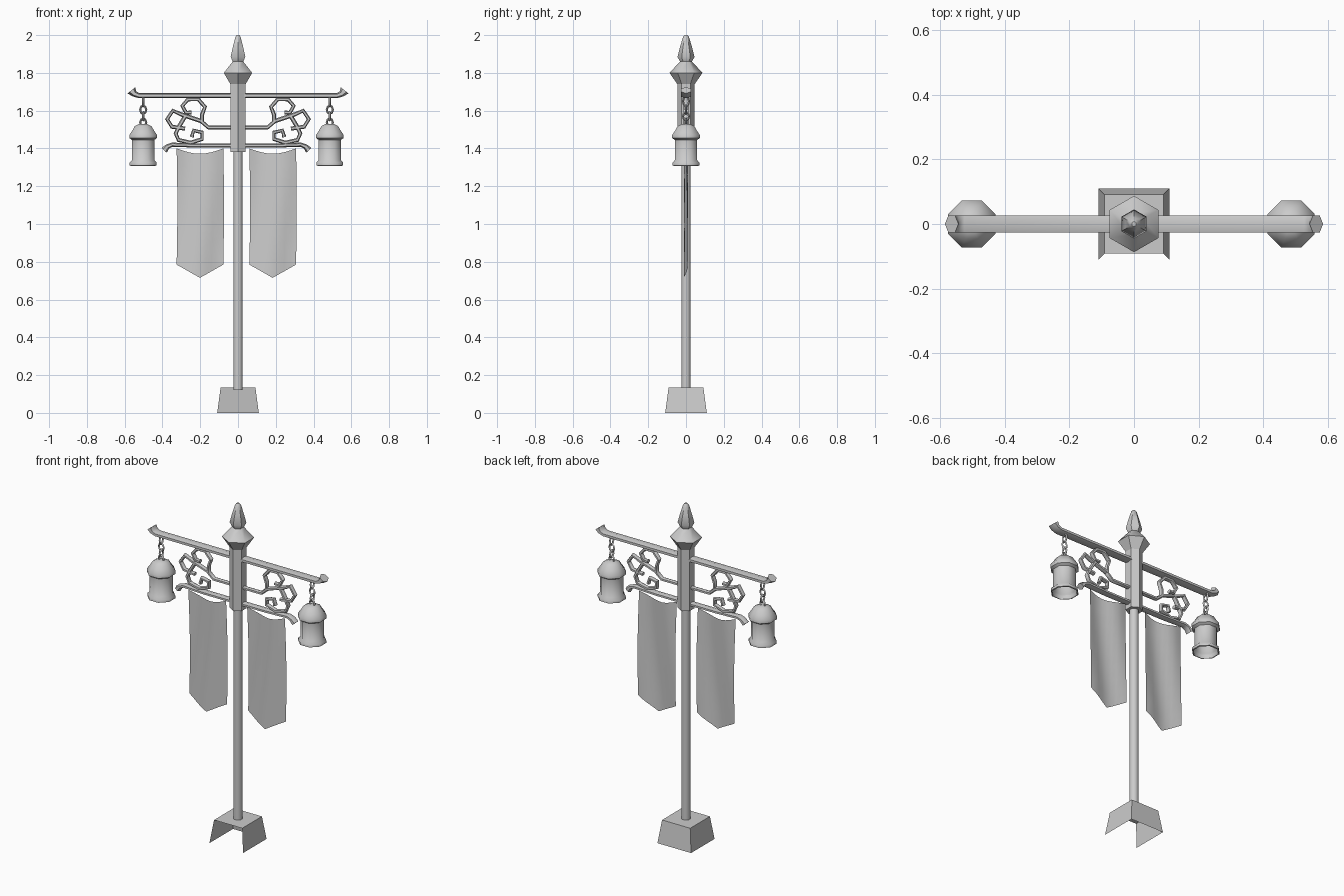
import bpy, bmesh, math
from math import cos, sin, pi

cube = bpy.data.objects.get("Cube")
if cube:
    bpy.data.objects.remove(cube)

SHIFT = -0.008  # hanging parts sit slightly off centre


def finish(name, bm, angle=50, recalc=True):
    if recalc:
        bmesh.ops.recalc_face_normals(bm, faces=bm.faces)
    me = bpy.data.meshes.new(name)
    bm.to_mesh(me)
    bm.free()
    me.shade_smooth()
    me.set_sharp_from_angle(angle=math.radians(angle))
    ob = bpy.data.objects.new(name, me)
    bpy.context.collection.objects.link(ob)
    return ob


def skin(bm, rings, cap_start=True, cap_end=True):
    """Bridge a list of vertex rings into a tube."""
    n = len(rings[0])
    for a, b in zip(rings, rings[1:]):
        for i in range(n):
            j = (i + 1) % n
            bm.faces.new((a[i], a[j], b[j], b[i]))
    if cap_start:
        bm.faces.new(rings[0][::-1])
    if cap_end:
        bm.faces.new(rings[-1])


def lathe(name, profile, sides, x=0, phase=0, cap_start=True, cap_end=True, angle=50):
    bm = bmesh.new()
    rings = [[bm.verts.new((x + r * cos(phase + 2 * pi * i / sides),
                            r * sin(phase + 2 * pi * i / sides), z))
              for i in range(sides)] for r, z in profile]
    skin(bm, rings, cap_start, cap_end)
    return finish(name, bm, angle)


def sweep(name, path, ry, rz, sides=6, scales=None, mirror=1, shift=0):
    """Sweep an oval section along a path in the XZ plane."""
    bm = bmesh.new()
    rings = []
    for k, (x, z) in enumerate(path):
        x0, z0 = path[max(k - 1, 0)]
        x1, z1 = path[min(k + 1, len(path) - 1)]
        length = math.hypot(x1 - x0, z1 - z0)
        nx, nz = -(z1 - z0) / length, (x1 - x0) / length
        s = scales[k] if scales else 1
        ring = []
        for i in range(sides):
            a = 2 * pi * (i + 0.5) / sides
            h = rz * s * sin(a) / sin(pi / 2 - (pi / sides if sides % 4 == 0 else 0))
            ring.append(bm.verts.new((mirror * (x + nx * h) + shift, ry * cos(a), z + nz * h)))
        rings.append(ring)
    skin(bm, rings)
    return finish(name, bm)


# Base: tapered block, open at the front and underneath
bm = bmesh.new()
low, high = [[bm.verts.new((sx * r, sy * r, z))
              for sx, sy in ((-1, -1), (1, -1), (1, 1), (-1, 1))]
             for r, z in ((0.11, 0), (0.092, 0.135))]
for i in (1, 2, 3):
    j = (i + 1) % 4
    bm.faces.new((low[i], low[j], high[j], high[i]))
bm.faces.new(high)
finish("base", bm, recalc=False)

# Pole, sleeve and finial
lathe("pole", [(0.026, 0.12), (0.026, 1.4)], 8, phase=pi / 8)
lathe("sleeve", [(0.046, 1.38), (0.046, 1.75)], 6, phase=pi / 6)
lathe("finial", [(0.046, 1.74), (0.087, 1.8), (0.032, 1.86), (0.045, 1.885),
                 (0.031, 1.94), (0.016, 1.99), (0.008, 2.0)], 6, phase=pi / 6)

# Scrollwork paths for one side
scrolls = {
    "upper_scroll": [(0.03, 1.51), (0.155, 1.51), (0.19, 1.54), (0.19, 1.58),
                     (0.175, 1.62), (0.21, 1.66), (0.265, 1.66), (0.295, 1.625),
                     (0.275, 1.59), (0.245, 1.59)],
    "outer_scroll": [(0.195, 1.545), (0.3, 1.58), (0.345, 1.6), (0.375, 1.555),
                     (0.35, 1.515), (0.28, 1.505)],
    "lower_scroll": [(0.28, 1.57), (0.31, 1.52), (0.33, 1.48), (0.315, 1.445),
                     (0.25, 1.43), (0.19, 1.45), (0.19, 1.485), (0.235, 1.495),
                     (0.245, 1.46)],
}

# Lantern: hollow shell with flanged lid
lantern = [(0.066, 1.33), (0.07, 1.308), (0.077, 1.31), (0.077, 1.325), (0.064, 1.338),
           (0.064, 1.445), (0.079, 1.455), (0.079, 1.472), (0.062, 1.495),
           (0.048, 1.518), (0.022, 1.53)]


def chain_link(name, x, z, half_height, turned):
    bm = bmesh.new()
    rings = []
    for k in range(8):
        a = 2 * pi * k / 8
        ring = []
        for i in range(4):
            b = 2 * pi * i / 4
            side = (0.016 + 0.006 * cos(b)) * cos(a)
            up = (half_height - 0.006 + 0.006 * cos(b)) * sin(a)
            flat = 0.006 * sin(b)
            ring.append(bm.verts.new((x + (flat if turned else side),
                                      side if turned else flat, z + up)))
        rings.append(ring)
    skin(bm, rings + rings[:1], False, False)
    finish(name, bm)


def banner(name, x0):
    # Single cloth sheet with a sagging top edge and pointed hem
    bm = bmesh.new()
    cols, rows, width = 8, 8, 0.247
    grid = []
    for i in range(cols + 1):
        u = i / cols
        top = 1.4 - 0.028 * sin(pi * u)
        hem = 0.715 + 0.07 * abs(2 * u - 1)
        grid.append([bm.verts.new((x0 + width * u + 0.004 * sin(pi * j / rows),
                                   0.01 * sin(2 * pi * u + 2 * j / rows),
                                   top + (hem - top) * j / rows))
                     for j in range(rows + 1)])
    for i in range(cols):
        for j in range(rows):
            bm.faces.new((grid[i][j], grid[i][j + 1], grid[i + 1][j + 1], grid[i + 1][j]))
    finish(name, bm, recalc=False)


for side, m in (("left", 1), ("right", -1)):
    # Arms with flared, curled ends
    sweep(side + "_upper_arm", [(0, 1.68), (0.525, 1.68), (0.55, 1.69), (0.564, 1.708)],
          0.03, 0.014, 6, (1, 1, 1.2, 1.9), m)
    sweep(side + "_lower_arm", [(0, 1.415), (0.2, 1.415), (0.34, 1.42), (0.365, 1.41), (0.383, 1.39)],
          0.022, 0.011, 6, (1, 1, 1, 1.2, 1.7), m, SHIFT)
    for part, path in scrolls.items():
        sweep(side + "_" + part, path, 0.014, 0.011, 6, None, m)

    # Hanging lantern and its chain
    x = m * 0.494 + SHIFT
    lathe(side + "_lantern", lantern, 8, x, pi / 8, False, True)
    for k, (z, h) in enumerate(((1.65, 0.033), (1.605, 0.028), (1.57, 0.028), (1.538, 0.026))):
        chain_link(f"{side}_chain_link_{k + 1}", x, z, h, k % 2 == 0)

    # Banner hung under the lower arm
    banner(side + "_banner", 0.06 if m > 0 else -0.325)
